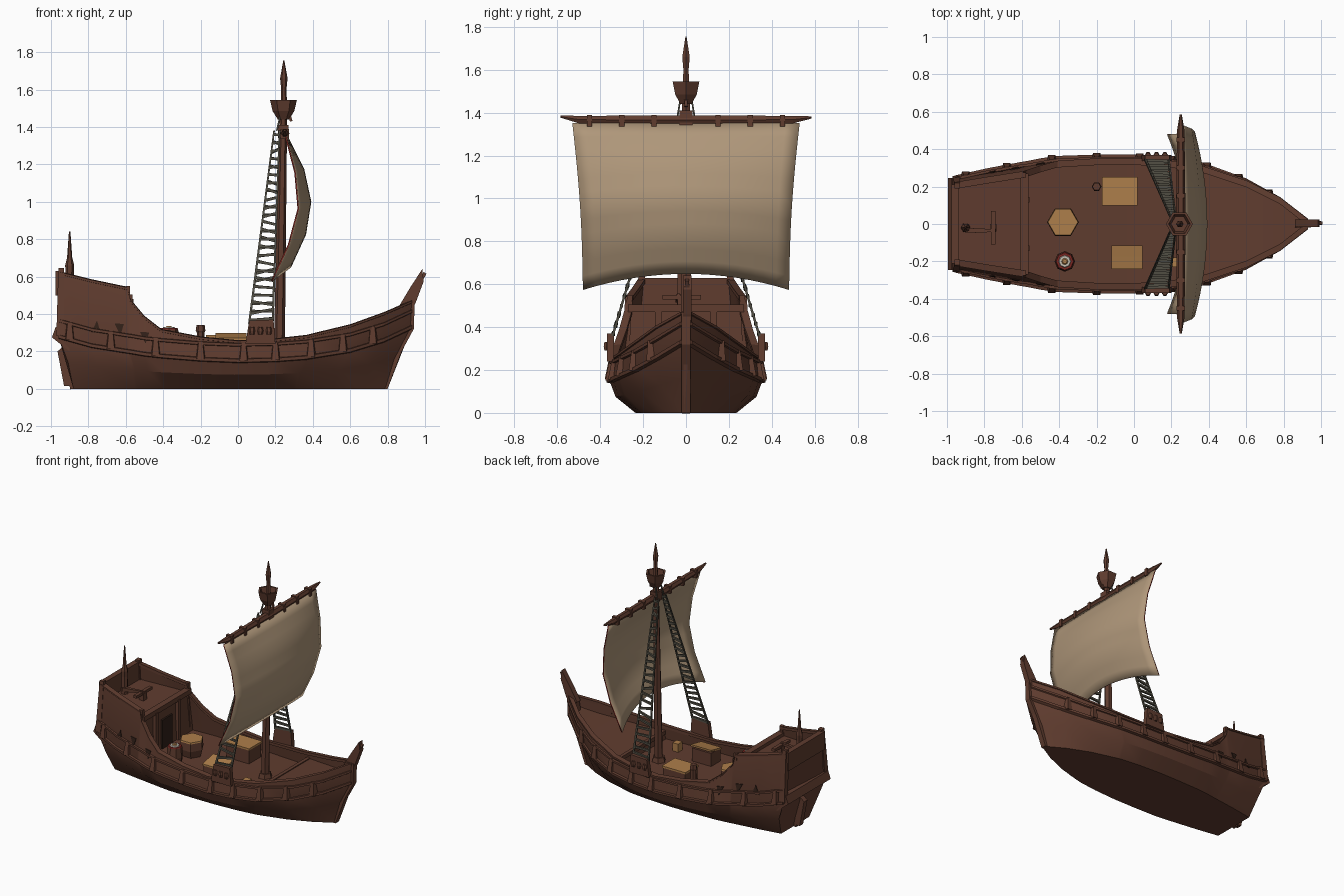
import bpy, bmesh, math, random
from mathutils import Vector

if "Cube" in bpy.data.objects:
    bpy.data.objects.remove(bpy.data.objects["Cube"])
random.seed(3)

def mat(name, r, g, b):
    m = bpy.data.materials.new(name)
    m.diffuse_color = (r, g, b, 1)
    m.use_nodes = True
    m.node_tree.nodes["Principled BSDF"].inputs["Base Color"].default_value = m.diffuse_color
    return m
WOOD = mat("brown wood", .115, .045, .028)
DARK = mat("dark wood", .03, .014, .009)
SAIL = mat("sail cloth", .43, .31, .195)
ROPE = mat("grey rope", .085, .078, .058)
TAN = mat("tan planks", .42, .21, .07)
RED = mat("red trim", .2, .02, .015)
PALE = mat("pale cloth", .6, .56, .48)

def mesh(name, verts, faces, m, smooth=None):
    me = bpy.data.meshes.new(name)
    me.from_pydata([tuple(v) for v in verts], [], faces)
    bm = bmesh.new(); bm.from_mesh(me)
    bmesh.ops.recalc_face_normals(bm, faces=bm.faces)
    bm.to_mesh(me); bm.free()
    me.materials.append(m)
    ob = bpy.data.objects.new(name, me)
    bpy.context.collection.objects.link(ob)
    if smooth:
        bpy.ops.object.select_all(action='DESELECT')
        ob.select_set(True); bpy.context.view_layer.objects.active = ob
        bpy.ops.object.shade_smooth_by_angle(angle=math.radians(smooth))
    return ob

def loft(name, rings, m, smooth=None):
    n = len(rings[0])
    f = [(i*n+j, i*n+(j+1) % n, (i+1)*n+(j+1) % n, (i+1)*n+j)
         for i in range(len(rings)-1) for j in range(n)]
    f += [tuple(range(n)), tuple(range((len(rings)-1)*n, len(rings)*n))]
    return mesh(name, [p for r in rings for p in r], f, m, smooth)

def lathe(name, x, y, prof, m, n=6):
    return loft(name, [[(x+r*math.cos(2*math.pi*k/n), y+r*math.sin(2*math.pi*k/n), z)
                        for k in range(n)] for r, z in prof], m)

def beam(name, a, b, r0, r1, m, n=4):
    a, b = Vector(a), Vector(b)
    d = (b-a).normalized()
    u = d.cross(Vector((0, 0, 1)) if abs(d.z) < .9 else Vector((1, 0, 0))).normalized()
    v = d.cross(u)
    ang = [2*math.pi*(k+.5)/n for k in range(n)]
    return loft(name, [[p+r*(math.cos(t)*u+math.sin(t)*v) for t in ang]
                       for p, r in ((a, r0), (b, r1))], m)

def box(name, x0, x1, y0, y1, z0, z1, m):
    return loft(name, [[(x0, y0, z), (x1, y0, z), (x1, y1, z), (x0, y1, z)] for z in (z0, z1)], m)

def plate(name, xz, y, t, m):
    return loft(name, [[(x, y+s*t, z) for x, z in xz] for s in (-1, 1)], m)

# Hull stations: x, wale half width, wale z, top half width, top z, deck z
ST = [(-.96, .245, .28, .215, .62, .5), (-.78, .285, .23, .245, .575, .49),
      (-.59, .32, .2, .275, .535, .48), (-.575, .322, .198, .28, .47, .19),
      (-.5, .337, .185, .305, .38, .185), (-.41, .35, .175, .33, .31, .18),
      (-.2, .357, .158, .343, .27, .175), (0, .357, .15, .345, .25, .175),
      (.2, .342, .155, .33, .26, .175), (.365, .315, .167, .302, .278, .185),
      (.38, .31, .17, .298, .282, .245), (.6, .23, .205, .225, .335, .28),
      (.78, .13, .26, .135, .4, .33), (.93, .014, .33, .018, .465, .4)]

def at(x, c):
    for a, b in zip(ST, ST[1:]):
        if x <= b[0]:
            t = max(0, (x-a[0])/(b[0]-a[0]))
            return a[c]+t*(b[c]-a[c])
    return ST[-1][c]

def side(x, z):
    t = (z-at(x, 2))/(at(x, 4)-at(x, 2))
    return at(x, 1)+t*(at(x, 3)-at(x, 1))

rings = []
for x, w, zw, wt, zt, zd in ST:
    low = -.88+(x+.96)*1.68/1.89
    mid = low+.35*(x-low)
    half = [(low, .66*w, 0), (mid, .92*w, .5*zw), (x, w, zw), (x, wt, zt),
            (x, max(wt-.022, .004), zt), (x, max(side(x, zd)-.022, .003), zd)]
    rings.append(half+[(a, -b, c) for a, b, c in reversed(half)])
loft("hull", rings, WOOD, 25)

# Wales and rails sweeping along both sides
def rail(name, pts, s, dy, dz):
    loft(name, [[(x, s*(y+a*dy), z+b*dz) for a, b in ((-1, -1), (1, -.6), (1, .6), (-1, 1))]
                for x, y, z in pts], WOOD)
for s in (1, -1):
    rail("lower_wale", [(q[0], q[1], q[2]) for q in ST], s, .014, .014)
    rail("upper_wale", [(q[0], side(q[0], q[2]+.085), q[2]+.085) for q in ST], s, .012, .012)
    rail("gunwale_cap", [(q[0], max(q[3]-.01, .008), q[4]) for q in ST], s, .018, .01)
    # Side ribs between the wales
    for x in (-.9, -.68, -.44, -.2, .03, .2, .39, .56, .72):
        zl, zu = at(x, 2), at(x, 2)+.095
        loft("side_rib", [[(x-w, s*(side(x, z)-.015), z), (x+w, s*(side(x, z)-.015), z),
                           (x+w*.7, s*(side(x, z)+o), z), (x-w*.7, s*(side(x, z)+o), z)]
                          for z, w, o in ((zl, .028, .022), (zu, .016, .014))], WOOD)
    # Triangular windows in the stern castle
    for x, z, f in ((-.76, .33, -1), (-.635, .32, 1), (-.5, .275, 1)):
        tri = [(x-.025, z+.03*f), (x+.025, z+.026*f), (x+.006, z-.034*f)]
        loft("castle_window", [[(a, s*(side(a, c)+o), c) for a, c in tri]
                               for o in (-.003, .005)], DARK)
    # Castle corner posts
    beam("stern_corner_post", (-.95, s*.235, .28), (-.945, s*.205, .645), .03, .022, WOOD)
    beam("front_corner_post", (-.59, s*.285, .2), (-.59, s*.262, .55), .022, .018, WOOD)

# Stern: transom ledge, taffrail, rudder, castle front beam and door
loft("transom_ledge", [[(-.9, -.22, .2), (-.9, .22, .2)], ] and
     [[(-.9, y, .2), (-.995, y, .275), (-.975, y, .33), (-.9, y, .33)] for y in (-.245, .245)], WOOD)
box("taffrail", -.975, -.935, -.21, .21, .5, .63, WOOD)
box("castle_front_beam", -.61, -.565, -.27, .27, .47, .505, WOOD)
for y in (-.13, .13):
    box("castle_wall_post", -.585, -.56, y-.015, y+.015, .19, .48, WOOD)
box("castle_door", -.58, -.568, -.06, .06, .19, .4, DARK)
plate("rudder", [(-.965, .2), (-.93, .015), (-.87, .015), (-.87, .24), (-.92, .24)], 0, .02, WOOD)
beam("stern_post", (-.88, 0, .0), (-.93, 0, .3), .025, .025, WOOD)
lathe("stern_spike", -.9, -.02, [(.026, .49), (.022, .62), (.024, .66), (.014, .7), (.004, .84)], WOOD)
beam("tiller", (-.9, -.035, .53), (-.74, -.035, .55), .02, .01, WOOD)
box("helm_bar", -.765, -.74, -.11, .07, .53, .55, WOOD)
box("helm_stand", -.77, -.735, -.04, .0, .48, .54, WOOD)

# Bow stem and raised prow
plate("stem", [(.76, 0), (.8, 0), (.875, .2), (.94, .32), (.945, .47), (.88, .47), (.85, .3)], 0, .02, WOOD)
plate("prow", [(.86, .44), (.92, .54), (.985, .64), (.993, .575), (.95, .46), (.93, .42)], .005, .02, WOOD)
beam("prow_tip", (.95, .005, .54), (1.0, .005, .62), .022, .012, WOOD)

# Mast, top spire and crow's nest
beam("mast", (.22, 0, .17), (.243, 0, 1.5), .03, .02, WOOD, 6)
lathe("mast_foot", .22, 0, [(.05, .17), (.04, .21)], WOOD)
lathe("crows_nest", .243, 0, [(.03, 1.44), (.058, 1.485), (.072, 1.545), (.058, 1.545), (.045, 1.5)], WOOD)
lathe("spire", .245, 0, [(.018, 1.5), (.014, 1.6), (.02, 1.66), (.003, 1.755)], WOOD)
beam("nest_brace", (.285, 0, 1.43), (.26, 0, 1.5), .01, .014, WOOD)

# Yard with tapered ends, lashings
loft("yard", [[(.25+r*math.cos(k*math.pi/3), y, z+r*math.sin(k*math.pi/3)) for k in range(6)]
              for y, r, z in ((-.585, .006, 1.382), (-.5, .02, 1.368), (0, .026, 1.365),
                              (.5, .02, 1.368), (.585, .006, 1.378))], WOOD)
for y in (-.45, -.3, -.15, .15, .3, .45):
    box("yard_lashing", .226, .274, y-.012, y+.012, 1.335, 1.39, WOOD)
box("yard_mount", .215, .27, -.03, .03, 1.34, 1.41, WOOD)

# Billowing sail
def curve(vals, v):
    i = min(int(v*(len(vals)-1)), len(vals)-2)
    t = v*(len(vals)-1)-i
    return vals[i]+t*(vals[i+1]-vals[i])
NU, NV = 16, 12
vs = []
for j in range(NV+1):
    v = j/NV
    for i in range(NU+1):
        u = 2*i/NU-1
        e = curve((.255, .305, .322, .27, .18), v)
        c = curve((.262, .35, .388, .36, .28), v)
        vs.append((e+(c-e)*(1-u*u), u*(.53-.05*v-.012*math.sin(math.pi*v)),
                   1.35-v*(.7+.075*u*u)))
fs = [(j*(NU+1)+i, j*(NU+1)+i+1, (j+1)*(NU+1)+i+1, (j+1)*(NU+1)+i)
      for j in range(NV) for i in range(NU)]
sail = mesh("sail", vs, fs, SAIL, 40)
sail.data.materials.append(RED)
sol = sail.modifiers.new("thickness", 'SOLIDIFY')
sol.thickness = .008
sol.offset = 0
sol.material_offset_rim = 1

# Rope ladders with chain plates at the rail
for s in (1, -1):
    b0, b1 = Vector((.06, s*.345, .35)), Vector((.185, s*.345, .35))
    t0, t1 = Vector((.193, s*.04, 1.38)), Vector((.222, s*.04, 1.38))
    beam("ladder_rope_back", b0, t0, .008, .006, ROPE)
    beam("ladder_rope_front", b1, t1, .008, .006, ROPE)
    beam("ladder_top_rope", (t0+t1)/2, (.235, s*.02, 1.5), .006, .005, ROPE)
    for k in range(24):
        t = (k+.5)/24
        d = random.uniform(-.012, .012)
        beam("ladder_rung", b0.lerp(t0, t+d), b1.lerp(t1, t-d), .011, .009, ROPE)
    plate("chain_plate", [(.04, .24), (.2, .24), (.19, .37), (.06, .365)], s*.352, .016, WOOD)
    for x in (.075, .12, .165):
        lathe("deadeye", x, s*.37, [(.012, .29), (.016, .31), (.012, .33)], WOOD)

# Deck cargo: crate, chest with split lid, barrels and a bollard
box("crate", -.165, .015, .105, .245, .17, .275, WOOD)
box("crate_lid", -.17, .02, .1, .25, .275, .288, TAN)
box("chest", -.115, .04, -.235, -.125, .17, .27, WOOD)
loft("chest_lid", [[(x, -.24, .272), (x, -.175, .285), (x, -.115, .298),
                    (x, -.115, .285), (x, -.24, .26)] for x in (-.12, .045)], TAN)
lathe("large_barrel", -.38, .01, [(.07, .175), (.085, .23), (.08, .285)], WOOD)
lathe("large_barrel_lid", -.38, .01, [(.083, .285), (.08, .295)], TAN)
lathe("small_barrel", -.37, -.2, [(.045, .175), (.055, .25), (.05, .318)], WOOD, 8)
lathe("small_barrel_rim", -.37, -.2, [(.05, .318), (.046, .324)], RED, 8)
lathe("small_barrel_cover", -.37, -.2, [(.036, .32), (.03, .33)], PALE, 8)
lathe("small_barrel_plug", -.37, -.2, [(.02, .328), (.012, .335)], TAN, 8)
lathe("bollard", -.2, .2, [(.022, .17), (.02, .3), (.026, .31), (.022, .34)], WOOD)
box("small_box", .19, .235, -.23, -.18, .17, .235, TAN)
box("foredeck_edge", .36, .385, -.28, .28, .225, .252, WOOD)
